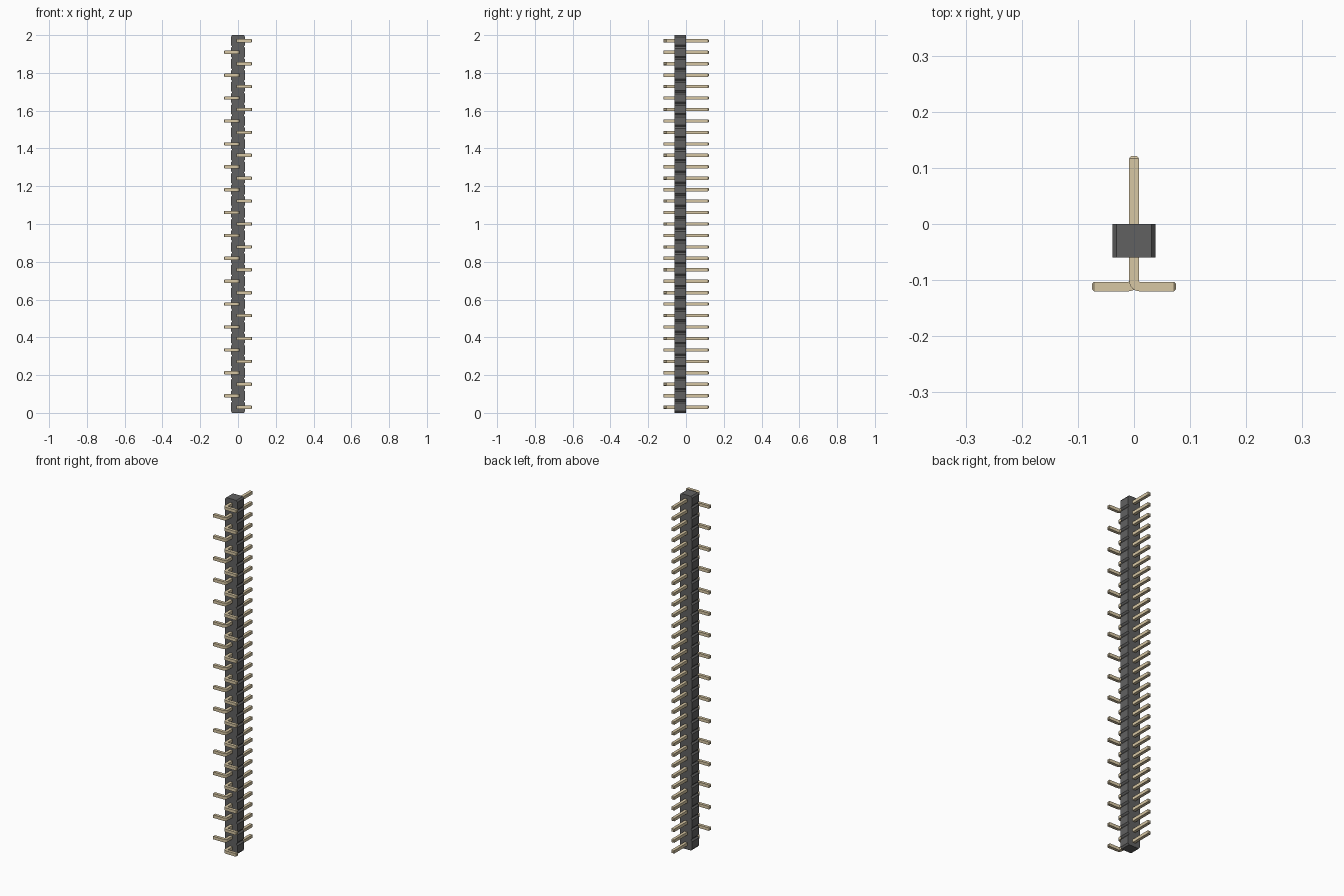
import bpy, bmesh, math
from mathutils import Vector

if "Cube" in bpy.data.objects:
    bpy.data.objects.remove(bpy.data.objects["Cube"])

COUNT = 33
PITCH = 2.0 / COUNT
H = 0.0085          # half thickness of a pin
Y_BACK, Y_FRONT, X_END = 0.121, -0.12, 0.075


def material(name, color):
    m = bpy.data.materials.new(name)
    m.diffuse_color = color
    m.use_nodes = True
    m.node_tree.nodes["Principled BSDF"].inputs["Base Color"].default_value = m.diffuse_color
    return m


def add_object(name, bm, mat):
    bmesh.ops.recalc_face_normals(bm, faces=bm.faces)
    me = bpy.data.meshes.new(name)
    bm.to_mesh(me)
    bm.free()
    me.materials.append(mat)
    ob = bpy.data.objects.new(name, me)
    bpy.context.collection.objects.link(ob)
    return ob


plastic = material("dark_plastic", (0.12, 0.12, 0.12, 1))
metal = material("pale_gold", (0.68, 0.57, 0.37, 1))

# Housing: notched outline extruded front to back
W, CX, CZ = 0.038, 0.007, 0.009
right = []
for i in range(COUNT):
    z = i * PITCH
    right += [(W - CX, z), (W, z + CZ), (W, z + PITCH - CZ)]
right.append((W - CX, 2.0))
outline = right + [(-x, z) for x, z in reversed(right)]
bm = bmesh.new()
face = bm.faces.new([bm.verts.new((x, -0.06, z)) for x, z in outline])
ext = bmesh.ops.extrude_face_region(bm, geom=[face])
bmesh.ops.translate(bm, vec=(0, 0.06, 0),
                    verts=[g for g in ext["geom"] if isinstance(g, bmesh.types.BMVert)])
add_object("housing", bm, plastic)


def pin_row(name, side, first, count):
    """Square bent pin swept through stations, repeated up the housing."""
    r = 0.0015                                   # inner bend radius
    cx, cy = H + r, Y_FRONT + 2 * H + r          # bend centre
    tip, small = 0.004, 0.6
    # each station: centre, sideways direction, scale
    stations = [((0, Y_BACK), (-1, 0), small), ((0, Y_BACK - tip), (-1, 0), 1)]
    for k in range(7):
        a = math.pi + k / 6 * math.pi / 2
        d = (math.cos(a), math.sin(a))
        stations.append(((cx + d[0] * (H + r), cy + d[1] * (H + r)), d, 1))
    stations += [((X_END - tip, Y_FRONT + H), (0, -1), 1),
                 ((X_END, Y_FRONT + H), (0, -1), small)]
    bm = bmesh.new()
    rings = []
    for c, d, s in stations:
        ring = []
        for u, v in ((-1, -1), (1, -1), (1, 1), (-1, 1)):
            p = Vector(c) + Vector(d) * u * H * s
            ring.append(bm.verts.new((p.x * side, p.y, v * H * s)))
        rings.append(ring)
    for a, b in zip(rings, rings[1:]):
        for j in range(4):
            n = (j + 1) % 4
            bm.faces.new((a[j], a[n], b[n], b[j]))
    bm.faces.new(rings[0])
    bm.faces.new(rings[-1])
    ob = add_object(name, bm, metal)
    ob.location.z = (first + 0.5) * PITCH
    arr = ob.modifiers.new("repeat", "ARRAY")
    arr.count = count
    arr.use_relative_offset = False
    arr.use_constant_offset = True
    arr.constant_offset_displace = (0, 0, 2 * PITCH)
    bpy.context.view_layer.objects.active = ob
    ob.select_set(True)
    bpy.ops.object.shade_smooth_by_angle(angle=math.radians(30))
    ob.select_set(False)


# Pins alternate: even ones turn right, odd ones turn left
pin_row("right_pins", 1, 0, 17)
pin_row("left_pins", -1, 1, 16)
